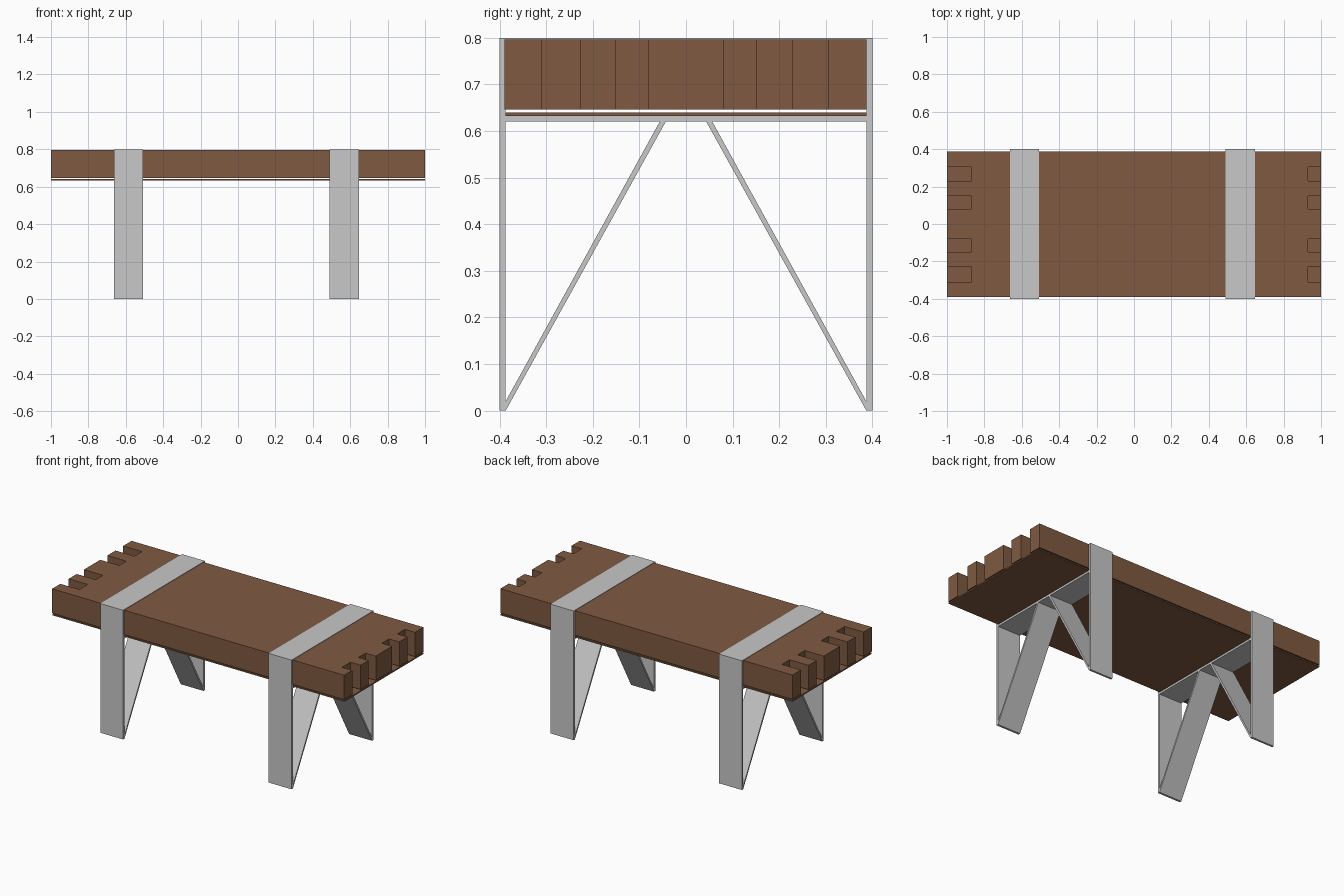
import bpy
import bmesh

cube = bpy.data.objects.get("Cube")
if cube:
    bpy.data.objects.remove(cube, do_unlink=True)


def material(name, rgb):
    m = bpy.data.materials.new(name)
    m.use_nodes = True
    m.diffuse_color = (*rgb, 1)
    bsdf = next(n for n in m.node_tree.nodes if n.type == 'BSDF_PRINCIPLED')
    bsdf.inputs["Base Color"].default_value = (*rgb, 1)
    return m


wood = material("brown wood", (0.212, 0.102, 0.053))
steel = material("light grey steel", (0.58, 0.58, 0.58))


def prism(name, profile, x0, x1, mat):
    """Extrude a (y, z) outline along x from x0 to x1."""
    bm = bmesh.new()
    face = bm.faces.new([bm.verts.new((x0, y, z)) for y, z in profile])
    side = bmesh.ops.extrude_face_region(bm, geom=[face])["geom"]
    moved = [v for v in side if isinstance(v, bmesh.types.BMVert)]
    bmesh.ops.translate(bm, verts=moved, vec=(x1 - x0, 0, 0))
    bmesh.ops.recalc_face_normals(bm, faces=bm.faces)
    mesh = bpy.data.meshes.new(name)
    bm.to_mesh(mesh)
    bm.free()
    mesh.materials.append(mat)
    ob = bpy.data.objects.new(name, mesh)
    bpy.context.scene.collection.objects.link(ob)
    return ob


def rect(y0, y1, z0, z1):
    return [(y0, z0), (y1, z0), (y1, z1), (y0, z1)]


# Planks: every second one is shorter, leaving notches at both ends
seams = [-0.39, -0.31, -0.228, -0.15, -0.08, 0.08, 0.15, 0.23, 0.305, 0.387]
for i, (y0, y1) in enumerate(zip(seams, seams[1:])):
    short = i % 2 == 1
    prism(f"plank_{i + 1}", rect(y0, y1, 0.646, 0.797),
          -0.87 if short else -1, 0.93 if short else 1, wood)

# Thin board under the planks
prism("bottom_board", rect(-0.387, 0.387, 0.632, 0.64), -1, 1, wood)

# Steel strap frames with upright legs and slanted braces
OUT, IN = 0.40, 0.387
for end, x0, x1 in (("right", -0.663, -0.507), ("left", 0.49, 0.647)):
    prism(f"{end}_top_strap", rect(-OUT, OUT, 0.788, 0.8), x0, x1, steel)
    prism(f"{end}_crossbar", rect(-IN, IN, 0.62, 0.632), x0, x1, steel)
    for side, s in (("front", -1), ("back", 1)):
        prism(f"{end}_{side}_leg", rect(s * IN, s * OUT, 0, 0.8), x0, x1, steel)
        brace = [(s * IN, 0), (s * 0.043, 0.621), (s * 0.056, 0.621), (s * IN, 0.02)]
        prism(f"{end}_{side}_brace", brace, x0, x1, steel)
